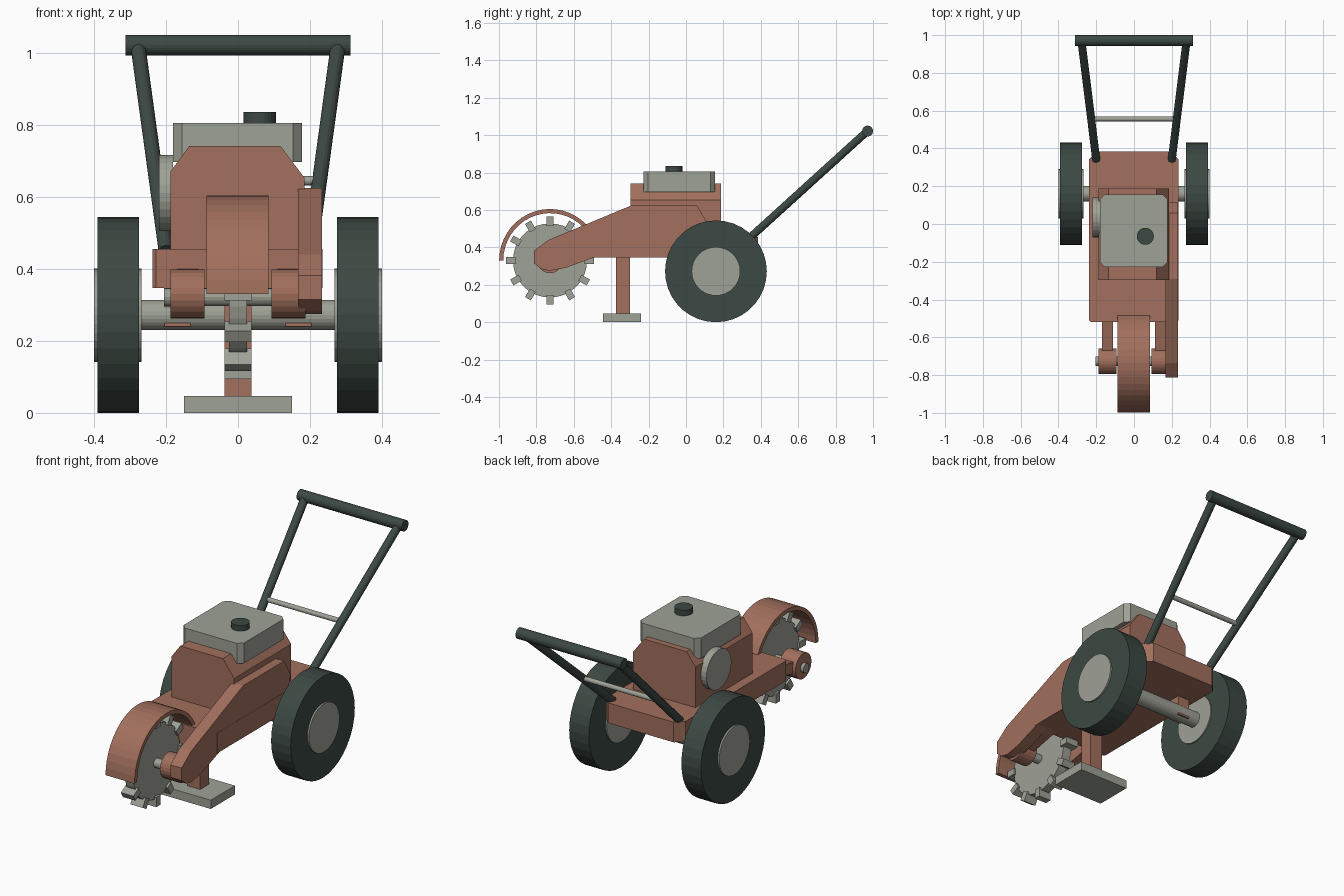
import bpy, bmesh, math
from mathutils import Vector, Matrix

if "Cube" in bpy.data.objects:
    bpy.data.objects.remove(bpy.data.objects["Cube"])


def material(name, rgb):
    m = bpy.data.materials.new(name)
    m.diffuse_color = (*rgb, 1)
    m.use_nodes = True
    m.node_tree.nodes["Principled BSDF"].inputs["Base Color"].default_value = m.diffuse_color
    return m


RUST = material("rust paint", (0.36, 0.16, 0.11))
GREY = material("grey metal", (0.345, 0.36, 0.305))
DARK = material("dark rubber", (0.046, 0.066, 0.057))


def finish(name, bm, mat):
    bmesh.ops.recalc_face_normals(bm, faces=bm.faces)
    me = bpy.data.meshes.new(name)
    bm.to_mesh(me)
    bm.free()
    me.materials.append(mat)
    ob = bpy.data.objects.new(name, me)
    bpy.context.collection.objects.link(ob)
    return ob


def prism(name, pts, axis, lo, hi, mat):
    """Extrude a 2D outline along x (pts = y,z), y (pts = x,z) or z (pts = x,y)."""
    def place(p, h):
        return {'x': (h, p[0], p[1]), 'y': (p[0], h, p[1]), 'z': (p[0], p[1], h)}[axis]
    bm = bmesh.new()
    a = [bm.verts.new(place(p, lo)) for p in pts]
    b = [bm.verts.new(place(p, hi)) for p in pts]
    bm.faces.new(a)
    bm.faces.new(b)
    n = len(pts)
    for i in range(n):
        j = (i + 1) % n
        bm.faces.new((a[i], a[j], b[j], b[i]))
    return finish(name, bm, mat)


def box(name, x, y, z, mat):
    return prism(name, [(x[0], y[0]), (x[1], y[0]), (x[1], y[1]), (x[0], y[1])], 'z', z[0], z[1], mat)


def chamfered(x, y, front, back):
    """Rectangle outline in plan with cut corners."""
    (x0, x1), (y0, y1) = x, y
    return [(x0 + front, y0), (x1 - front, y0), (x1, y0 + front), (x1, y1 - back),
            (x1 - back, y1), (x0 + back, y1), (x0, y1 - back), (x0, y0 + front)]


def tube(name, p, q, r, mat, seg=24):
    p, q = Vector(p), Vector(q)
    d = q - p
    rot = d.to_track_quat('Z', 'Y').to_matrix().to_4x4()
    bm = bmesh.new()
    bmesh.ops.create_cone(bm, cap_ends=True, segments=seg, radius1=r, radius2=r,
                          depth=d.length, matrix=Matrix.Translation((p + q) / 2) @ rot)
    return finish(name, bm, mat)


# Deck and engine housing
prism("deck", chamfered((-0.238, 0.235), (-0.52, 0.385), 0.01, 0.042), 'z', 0.347, 0.455, RUST)
prism("engine_housing", [(-0.187, 0.45), (0.185, 0.45), (0.185, 0.653), (0.118, 0.742),
                         (-0.135, 0.742), (-0.187, 0.672)], 'y', -0.297, 0.187, RUST)
prism("engine_cover", chamfered((-0.181, 0.178), (-0.227, 0.155), 0.025, 0.025),
      'z', 0.697, 0.806, GREY)
tube("fuel_cap", (0.06, -0.065, 0.80), (0.06, -0.065, 0.836), 0.045, DARK)
tube("starter_disc", (-0.22, 0.035, 0.611), (-0.18, 0.035, 0.611), 0.106, GREY, 28)

# Belt guard on the right side
prism("belt_guard", [(-0.812, 0.382), (-0.735, 0.44), (-0.29, 0.625), (0.058, 0.625),
                     (0.115, 0.53), (0.09, 0.457), (-0.195, 0.455), (-0.645, 0.29),
                     (-0.73, 0.275), (-0.775, 0.285), (-0.812, 0.315)],
      'x', 0.167, 0.234, RUST)

# Cutter: disc, teeth, shaft, bearings and arms
CY, CZ = -0.727, 0.33
tube("cutter_disc", (-0.025, CY, CZ), (0.025, CY, CZ), 0.198, GREY, 36)
bm = bmesh.new()
for i in range(12):
    turn = Matrix.Translation((0, CY, CZ)) @ Matrix.Rotation(math.radians(30 * i), 4, 'X')
    bmesh.ops.create_cube(bm, size=1, matrix=turn @ Matrix.Translation((0, 0, 0.21))
                          @ Matrix.Diagonal((0.074, 0.036, 0.052, 1)))
finish("cutter_teeth", bm, GREY)
tube("cutter_shaft", (-0.205, CY, CZ - 0.008), (0.2, CY, CZ - 0.008), 0.025, GREY, 16)

# Curved shield over the cutter
arc = [math.radians(20 + 160 * i / 20) for i in range(21)]
ring = [(CY + 0.272 * math.cos(a), CZ + 0.275 * math.sin(a)) for a in arc]
ring += [(CY + 0.25 * math.cos(a), CZ + 0.253 * math.sin(a)) for a in reversed(arc)]
prism("cutter_shield", ring, 'x', -0.087, 0.085, RUST)

# Paired parts
for s, side in ((-1, "left"), (1, "right")):
    tube(side + "_bearing", (s * 0.093, CY, CZ), (s * 0.188, CY, CZ), 0.068, RUST)
    prism(side + "_arm", [(-0.47, 0.41), (-0.47, 0.35), (CY, 0.295), (CY, 0.355)], 'x',
          *sorted((s * 0.11, s * 0.17)), RUST)
    box(side + "_axle_bracket", sorted((s * 0.132, s * 0.204)), (0.125, 0.195), (0.24, 0.36), RUST)
    tube(side + "_tyre", (s * 0.275, 0.16, 0.272), (s * 0.391, 0.16, 0.272), 0.272, DARK, 36)
    tube(side + "_hub", (s * 0.268, 0.16, 0.272), (s * 0.4, 0.16, 0.272), 0.13, GREY, 32)
    tube(side + "_handle_bar", (s * 0.2, 0.34, 0.45), (s * 0.278, 0.968, 1.02), 0.021, DARK, 16)

# Axle, handle cross pieces
tube("axle", (-0.28, 0.16, 0.272), (0.28, 0.16, 0.272), 0.042, GREY)
tube("handle_grip", (-0.312, 0.971, 1.022), (0.312, 0.971, 1.022), 0.029, DARK)
tube("handle_brace", (-0.222, 0.556, 0.645), (0.222, 0.556, 0.645), 0.013, GREY, 16)

# Stand
box("stand_post", (-0.037, 0.037), (-0.374, -0.3), (0.04, 0.36), RUST)
box("stand_foot", (-0.15, 0.15), (-0.445, -0.24), (0, 0.047), GREY)
